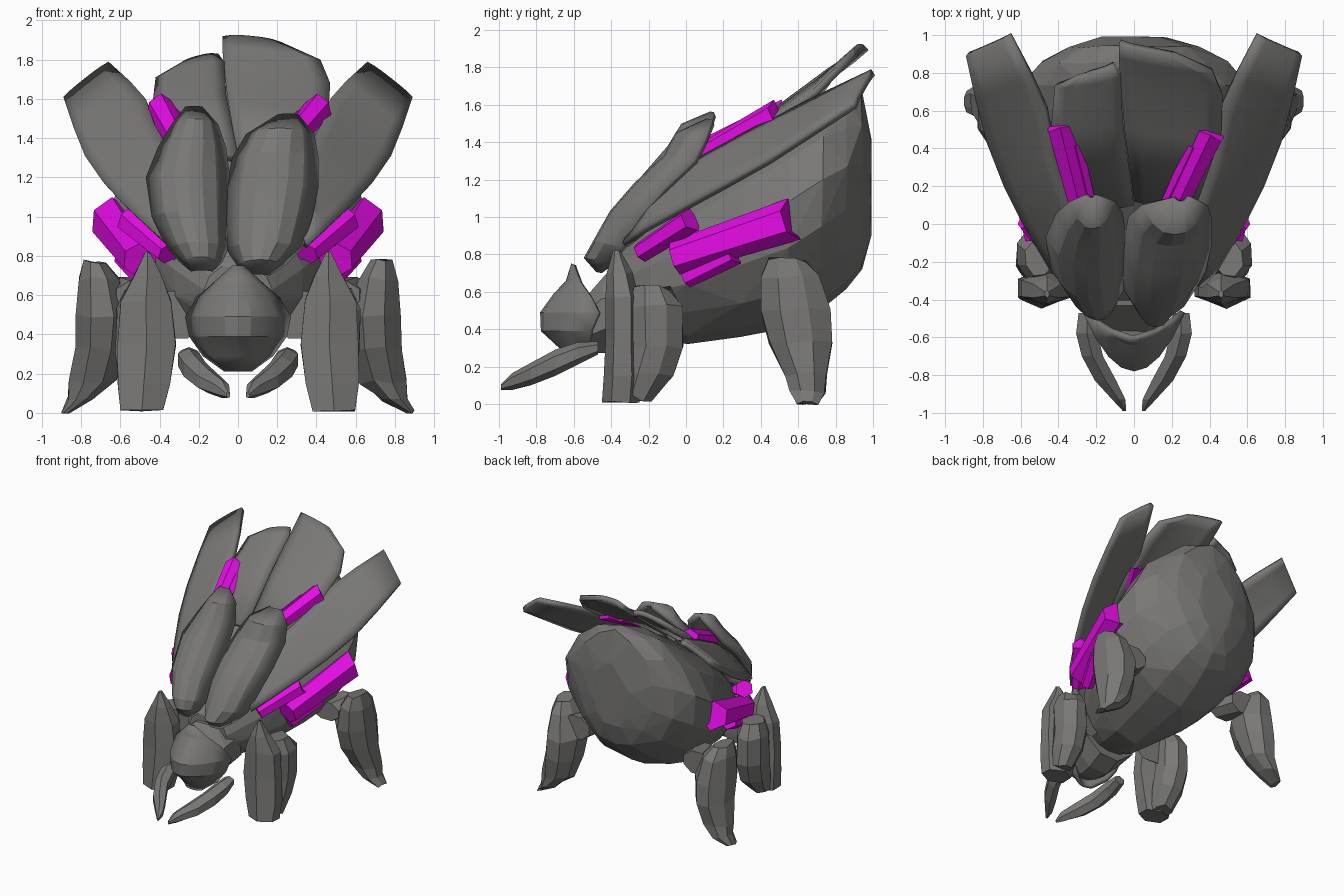
import bpy
import bmesh
import math
import random
from mathutils import Vector

random.seed(4)
default_cube = bpy.data.objects.get("Cube")
if default_cube:
    bpy.data.objects.remove(default_cube, do_unlink=True)


def make_material(name, color):
    material = bpy.data.materials.new(name)
    material.use_nodes = True
    material.diffuse_color = color
    shader = material.node_tree.nodes["Principled BSDF"]
    shader.inputs["Base Color"].default_value = color
    shader.inputs["Roughness"].default_value = 0.8
    return material


STONE = make_material("stone grey", (0.19, 0.187, 0.182, 1))
CRYSTAL = make_material("crystal magenta", (0.87, 0.004, 0.87, 1))


def finish(name, mesh_data, material, smooth_angle=None):
    """Turn a bmesh into a named, coloured object."""
    mesh = bpy.data.meshes.new(name)
    mesh_data.to_mesh(mesh)
    mesh_data.free()
    mesh.materials.append(material)
    obj = bpy.data.objects.new(name, mesh)
    bpy.context.collection.objects.link(obj)
    if smooth_angle:
        bpy.ops.object.select_all(action="DESELECT")
        obj.select_set(True)
        bpy.context.view_layer.objects.active = obj
        bpy.ops.object.shade_smooth_by_angle(angle=math.radians(smooth_angle))
    return obj


def plate(name, rows, out, bulge, side=1, thickness=0.04, columns=6, power=3, reach=0.25):
    """Curved armour plate: each row joins a left and a right edge point."""
    bm = bmesh.new()
    out = Vector((out[0] * side, out[1], out[2])).normalized()
    grid = []
    for left, right in rows:
        a, b = Vector(left), Vector(right)
        a.x, b.x = a.x * side, b.x * side
        lift = bulge * min(1, (b - a).length / reach) ** 2
        line = []
        for i in range(columns + 1):
            t = i / columns
            arch = 1 - abs(2 * t - 1) ** power
            line.append(bm.verts.new(a.lerp(b, t) + out * lift * arch))
        grid.append(line)
    for upper, lower in zip(grid, grid[1:]):
        for i in range(columns):
            bm.faces.new((upper[i], upper[i + 1], lower[i + 1], lower[i]))
    bm.normal_update()
    if sum((f.normal.dot(out) for f in bm.faces)) < 0:
        bmesh.ops.reverse_faces(bm, faces=bm.faces[:])
    obj = finish(name, bm, STONE, 15)
    solid = obj.modifiers.new("Thickness", "SOLIDIFY")
    solid.thickness = thickness
    solid.offset = -1
    return obj


def loft(name, rows, axis, side=1, sides=8, jitter=0.0, hull=False):
    """Closed rock form through elliptical rings set across the given axis."""
    bm = bmesh.new()
    rings = []
    for x, y, z, wide, deep in rows:
        ring = []
        for i in range(sides):
            angle = math.tau * (i + 0.5) / sides
            u, v = math.cos(angle) * wide, math.sin(angle) * deep
            offset = Vector((u, 0, v)) if axis == "y" else Vector((u, v, 0))
            offset *= 1 + random.uniform(-jitter, jitter)
            point = Vector((x, y, z)) + offset
            point[1 if axis == "y" else 2] += random.uniform(-jitter, jitter) * 0.3
            point.x *= side
            ring.append(bm.verts.new(point))
        rings.append(ring)
    if hull:
        bmesh.ops.convex_hull(bm, input=bm.verts[:])
        spare = [v for v in bm.verts if not v.link_faces]
        bmesh.ops.delete(bm, geom=spare, context="VERTS")
    else:
        for a, b in zip(rings, rings[1:]):
            for i in range(sides):
                j = (i + 1) % sides
                bm.faces.new((a[i], a[j], b[j], b[i]))
        bm.faces.new(rings[0])
        bm.faces.new(rings[-1])
    bmesh.ops.recalc_face_normals(bm, faces=bm.faces[:])
    return finish(name, bm, STONE)


def crystal(name, start, end, radius, side=1):
    """Cluster of a large six-sided prism and a slimmer one beside it."""
    bm = bmesh.new()
    a, b = Vector(start), Vector(end)
    a.x, b.x = a.x * side, b.x * side
    turn = (b - a).to_track_quat("Z", "Y")
    for scale, share, shift in ((1, 1, 0), (0.6, 0.75, 0.75)):
        length = (b - a).length * share
        made = bmesh.ops.create_cone(bm, cap_ends=True, segments=6, depth=length,
                                     radius1=radius * scale * 0.8,
                                     radius2=radius * scale)
        for v in made["verts"]:
            if v.co.z > 0:
                v.co.z -= abs(v.co.x) * 0.4
            v.co.z += length / 2
            v.co.x += radius * shift * side
            v.co = turn @ v.co + a
    return finish(name, bm, CRYSTAL)


# Boulder-like body, high and blunt at the back
body_rows = [(0, y, (low + high) / 2, half, (high - low) / 2) for y, low, high, half in (
    (-.4, .42, .76, .2), (-.2, .35, .98, .36), (.0, .33, 1.14, .47),
    (.3, .35, 1.36, .58), (.55, .4, 1.53, .64), (.73, .52, 1.63, .59),
    (.86, .62, 1.68, .48), (.94, .71, 1.67, .34), (.985, .87, 1.42, .17))]
body = loft("body", body_rows, "y", sides=14, jitter=0.03, hull=True)
# Taper the underside so the body is widest above its middle
for v in body.data.vertices:
    v.co.x *= 0.88 + 0.15 * min(1, max(0, (v.co.z - 0.5) / 0.6))

# Neck
loft("neck", [(0, -.66, .42, .1, .12), (0, -.56, .4, .18, .14),
              (0, -.44, .48, .23, .22), (0, -.3, .52, .24, .2)], "y", jitter=0.05)

# Shield-shaped face, bulging forward below a pointed crest
face_rows = [((-half, y, z), (half, y, z)) for z, half, y in (
    (.75, .03, -.61), (.66, .13, -.57), (.59, .21, -.52), (.49, .27, -.47),
    (.39, .25, -.51), (.29, .18, -.53), (.21, .07, -.59))]
plate("face_shield", face_rows, (0, -1, 0), 0.31, thickness=0.03, columns=8,
      power=2, reach=0.54)

# Overlapping front shell covers, arched with their edges swept back
for name, rows in (
    ("left_front_cover", (
        (1.52, .2, .31, .14), (1.42, .04, .39, .1), (1.3, -.03, .41, .04),
        (1.15, -.06, .41, -.12), (1.0, -.07, .38, -.25), (.84, -.06, .33, -.34),
        (.75, -.01, .24, -.39), (.7, .05, .16, -.45))),
    ("right_front_cover", (
        (1.56, -.27, -.18, .15), (1.47, -.34, -.1, .12), (1.35, -.41, -.06, .06),
        (1.2, -.47, -.04, -.07), (1.0, -.44, -.04, -.24), (.84, -.36, -.05, -.34),
        (.77, -.3, -.08, -.39), (.72, -.24, -.13, -.44)))):
    plate(name, [((xl, y, z), (xr, y, z)) for z, xl, xr, y in rows],
          (0, -1, .2), 0.16, power=2.4)

# Tall rear shell covers
plate("left_rear_cover", [
    ((-.08, .95, 1.92), (.22, .9, 1.89)), ((-.08, .88, 1.86), (.42, .8, 1.8)),
    ((-.07, .72, 1.74), (.47, .68, 1.68)), ((-.05, .5, 1.58), (.46, .45, 1.52)),
    ((.0, .12, 1.3), (.36, .08, 1.28))], (0, -.6, .8), 0.02)
plate("right_rear_cover", [
    ((-.3, .79, 1.78), (-.1, .84, 1.83)), ((-.42, .73, 1.71), (-.07, .78, 1.79)),
    ((-.44, .5, 1.54), (-.06, .55, 1.62)), ((-.4, .08, 1.26), (.0, .1, 1.31))],
    (0, -.6, .8), 0.03)

wing_rows = [
    ((.89, .89, 1.61), (.66, .99, 1.79)), ((.84, .66, 1.46), (.55, .78, 1.69)),
    ((.78, .43, 1.31), (.47, .6, 1.6)), ((.69, .2, 1.18), (.43, .36, 1.48)),
    ((.59, .0, 1.07), (.35, .1, 1.34)), ((.45, -.24, .94), (.26, -.14, 1.18)),
    ((.36, -.34, .86), (.2, -.25, 1.0))]
shin_rows = [
    (.46, -.37, .82, .012, .02), (.46, -.355, .7, .08, .07), (.47, -.34, .57, .15, .09),
    (.465, -.34, .35, .17, .09), (.48, -.34, .15, .155, .1), (.49, -.35, .01, .125, .1)]
calf_rows = [
    (.5, -.18, .62, .08, .1), (.51, -.16, .52, .12, .15), (.51, -.16, .3, .12, .15),
    (.5, -.2, .16, .11, .14), (.5, -.26, .03, .08, .08)]
hind_rows = [
    (.73, .54, .77, .06, .11), (.71, .56, .68, .11, .17), (.69, .58, .5, .15, .2),
    (.7, .61, .33, .14, .18), (.74, .64, .16, .13, .12), (.8, .65, .07, .07, .1),
    (.88, .65, .01, .02, .06)]
jaw_rows = [
    (.25, -.47, .3, .05, .035), (.25, -.58, .27, .065, .06), (.22, -.7, .22, .065, .07),
    (.15, -.83, .16, .065, .06), (.08, -.93, .12, .04, .045), (.05, -.99, .09, .01, .015)]

for side, label in ((1, "left"), (-1, "right")):
    # Long swept side shell
    plate(label + "_side_cover", wing_rows, (.35, -.6, .75), 0.01, side)
    # Legs and jaws
    loft(label + "_front_shin", shin_rows, "z", side, sides=6, jitter=0.02)
    loft(label + "_front_calf", calf_rows, "z", side, jitter=0.06)
    loft(label + "_front_hip", [(.3, -.2, .5, .12, .13), (.52, -.18, .48, .1, .11)], "y", side)
    loft(label + "_hind_leg", hind_rows, "z", side, jitter=0.05)
    loft(label + "_hind_hip", [(.5, .45, .6, .13, .08), (.56, .66, .6, .13, .1)], "y", side)
    loft(label + "_jaw", jaw_rows, "y", side, sides=6)
    # Flank crystals
    crystal(label + "_large_flank_crystal", (.5, -.06, .78), (.65, .58, .99), 0.115, side)
    crystal(label + "_low_flank_crystal", (.47, .0, .67), (.58, .27, .81), 0.065, side)
    crystal(label + "_front_flank_crystal", (.36, -.24, .81), (.57, .04, .99), 0.07, side)

# Crystals between the shell covers
crystal("left_back_crystal", (.23, .1, 1.34), (.42, .5, 1.56), 0.075)
crystal("right_back_crystal", (.28, .06, 1.34), (.4, .54, 1.56), 0.075, -1)
